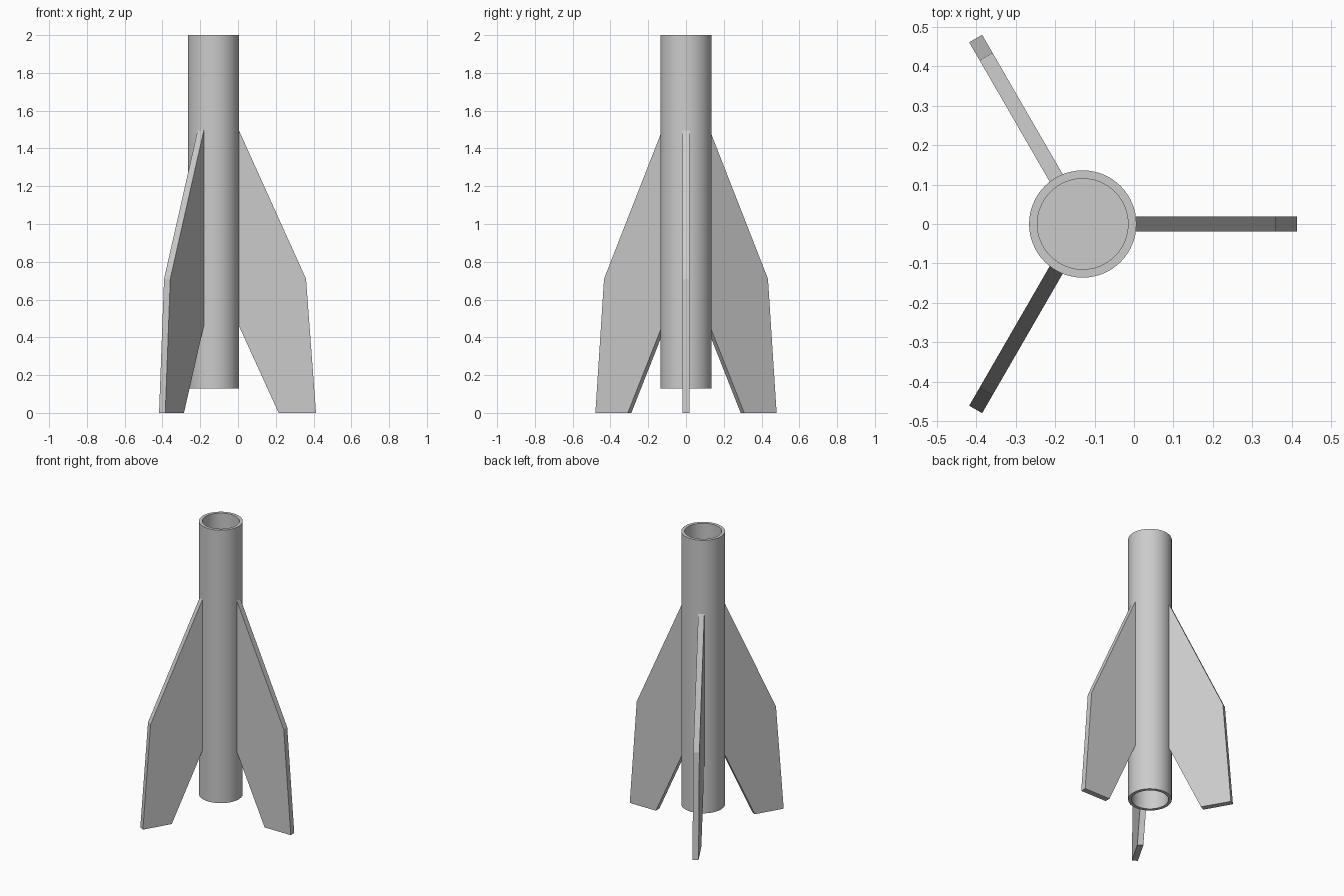
import bpy
import bmesh
import math
from mathutils import Matrix, Vector

if "Cube" in bpy.data.objects:
    bpy.data.objects.remove(bpy.data.objects["Cube"], do_unlink=True)

AXIS = Vector((-0.13, 0, 0))      # centre line of the body tube
OUTER, INNER = 0.136, 0.115
BOTTOM, TOP = 0.13, 2.0
FIN_HALF = 0.019

# One plain grey for everything
grey = bpy.data.materials.new("light_grey")
grey.use_nodes = True
colour = (0.6, 0.6, 0.6, 1)
grey.diffuse_color = colour
grey.node_tree.nodes["Principled BSDF"].inputs["Base Color"].default_value = colour


def finish(name, bm, smooth=False):
    bmesh.ops.recalc_face_normals(bm, faces=bm.faces)
    mesh = bpy.data.meshes.new(name)
    bm.to_mesh(mesh)
    bm.free()
    obj = bpy.data.objects.new(name, mesh)
    obj.location = AXIS
    bpy.context.collection.objects.link(obj)
    mesh.materials.append(grey)
    if smooth:
        bpy.ops.object.select_all(action="DESELECT")
        obj.select_set(True)
        bpy.context.view_layer.objects.active = obj
        bpy.ops.object.shade_smooth_by_angle(angle=math.radians(30))
    return obj


def lathe(name, profile):
    """Spin a closed (radius, height) outline around the axis."""
    bm = bmesh.new()
    verts = [bm.verts.new((r, 0, z)) for r, z in profile]
    edges = [bm.edges.new((v, verts[(i + 1) % len(verts)]))
             for i, v in enumerate(verts)]
    bmesh.ops.spin(bm, geom=verts + edges, cent=(0, 0, 0), axis=(0, 0, 1),
                   angle=math.tau, steps=64, use_merge=True)
    bmesh.ops.remove_doubles(bm, verts=bm.verts, dist=0.0001)
    return finish(name, bm, smooth=True)


# Hollow body tube
lathe("body_tube", [(OUTER, BOTTOM), (OUTER, TOP), (INNER, TOP), (INNER, BOTTOM)])

# Bulkhead closing the bore partway along
bm = bmesh.new()
bmesh.ops.create_cone(bm, cap_ends=True, segments=64, radius1=INNER + 0.005,
                      radius2=INNER + 0.005, depth=0.04,
                      matrix=Matrix.Translation((0, 0, 1.0)))
finish("bulkhead", bm, smooth=True)

# Three swept fins, outline given as (radius, height)
FIN = [(0.133, 1.5), (0.49, 0.71), (0.543, 0), (0.345, 0), (0.133, 0.465)]
for name, angle in (("left_fin", 0), ("back_fin", 120), ("front_fin", 240)):
    bm = bmesh.new()
    face = bm.faces.new([bm.verts.new((r, -FIN_HALF, z)) for r, z in FIN])
    side = bmesh.ops.extrude_face_region(bm, geom=[face])["geom"]
    bmesh.ops.translate(bm, vec=(0, 2 * FIN_HALF, 0),
                        verts=[g for g in side if isinstance(g, bmesh.types.BMVert)])
    bmesh.ops.rotate(bm, verts=bm.verts, cent=(0, 0, 0),
                     matrix=Matrix.Rotation(math.radians(angle), 3, "Z"))
    finish(name, bm)
